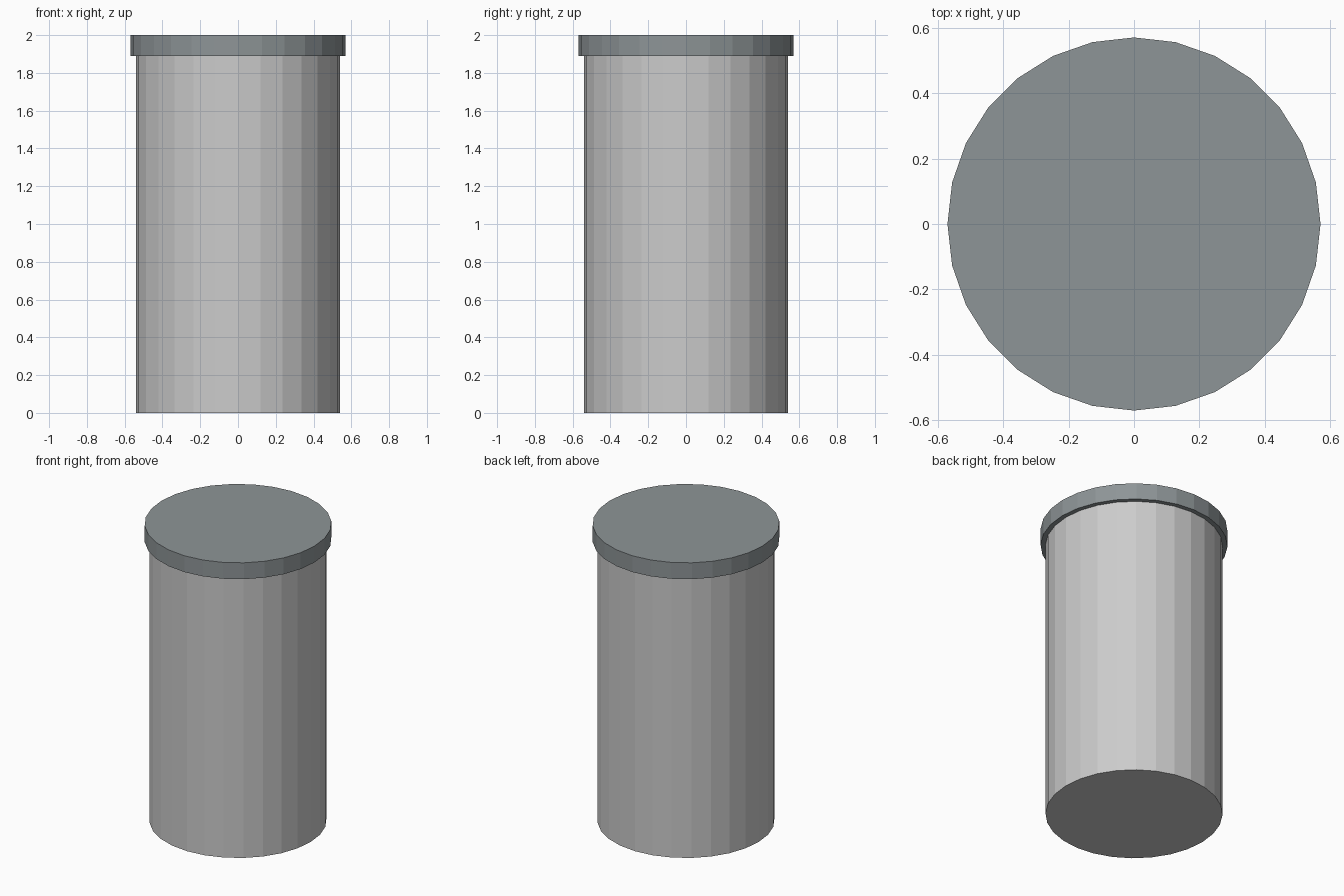
import bpy

if "Cube" in bpy.data.objects:
    bpy.data.objects.remove(bpy.data.objects["Cube"])

SIDES = 28


def cylinder(name, radius, z0, z1):
    bpy.ops.mesh.primitive_cylinder_add(
        vertices=SIDES, radius=radius, depth=z1 - z0, location=(0, 0, (z0 + z1) / 2))
    obj = bpy.context.object
    obj.name = name
    return obj


# Canister body
cylinder("canister_body", 0.54, 0.0, 1.89)

# Overhanging flat lid
lid = cylinder("lid", 0.57, 1.89, 2.0)
mat = bpy.data.materials.new("lid_blue_grey")
mat.diffuse_color = (0.27, 0.30, 0.31, 1)
mat.use_nodes = True
mat.node_tree.nodes["Principled BSDF"].inputs["Base Color"].default_value = mat.diffuse_color
lid.data.materials.append(mat)
